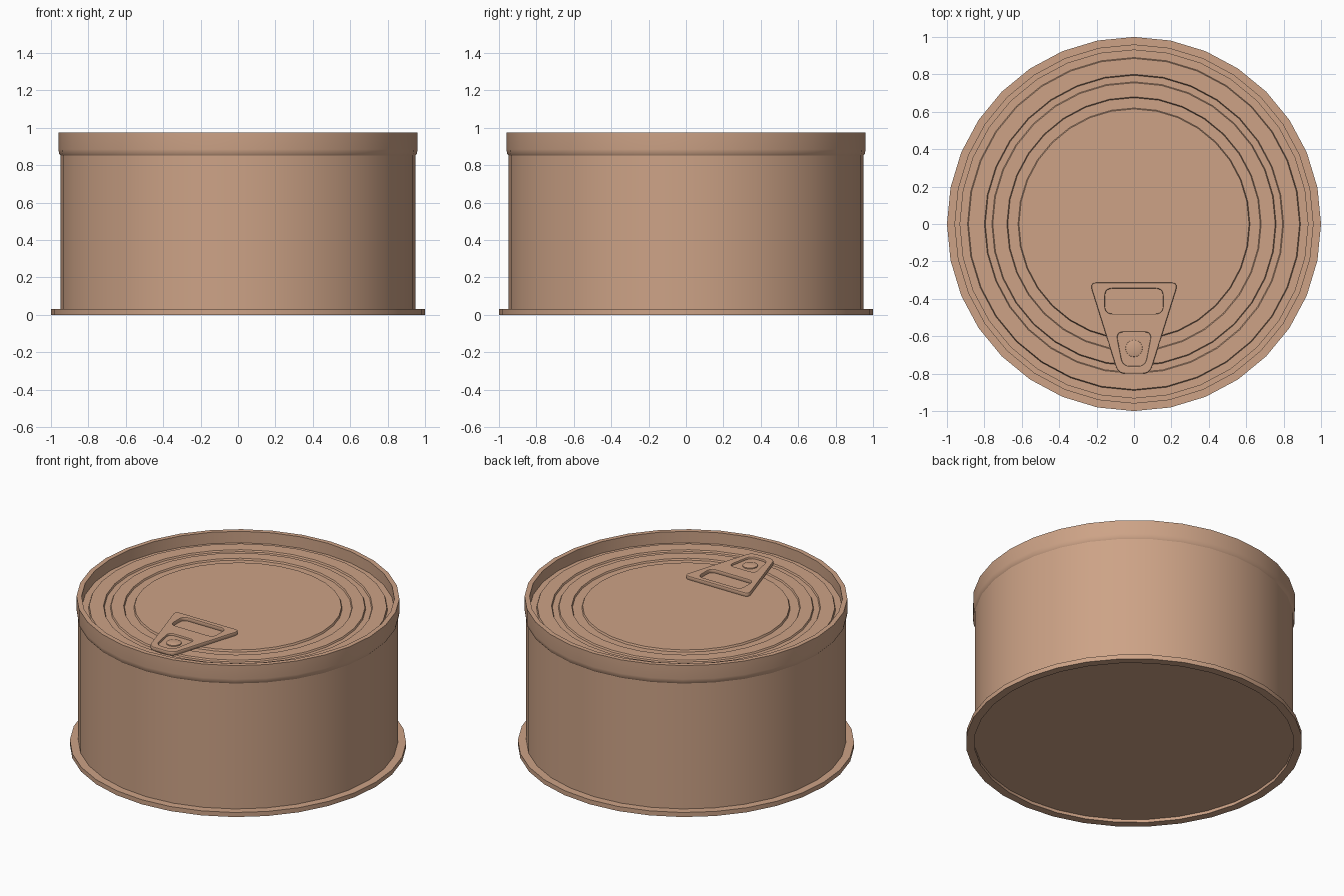
import bpy, bmesh, math
from mathutils import Vector

if "Cube" in bpy.data.objects:
    bpy.data.objects.remove(bpy.data.objects["Cube"])

tan = bpy.data.materials.new("tan")
tan.diffuse_color = (0.61, 0.365, 0.24, 1)
tan.use_nodes = True
tan.node_tree.nodes["Principled BSDF"].inputs["Base Color"].default_value = tan.diffuse_color


def finish(ob):
    """Colour the part and smooth it while keeping sharp edges."""
    ob.data.materials.clear()
    ob.data.materials.append(tan)
    bpy.ops.object.select_all(action='DESELECT')
    ob.select_set(True)
    bpy.context.view_layer.objects.active = ob
    bpy.ops.object.shade_smooth_by_angle(angle=math.radians(30))


def lathe(name, profile, steps=32, centre=(0, 0, 0)):
    """Spin an (r, z) profile around the vertical axis."""
    bm = bmesh.new()
    vs = [bm.verts.new((r, 0, z)) for r, z in profile]
    es = [bm.edges.new(p) for p in zip(vs, vs[1:])]
    bmesh.ops.spin(bm, geom=vs + es, cent=(0, 0, 0), axis=(0, 0, 1),
                   angle=math.tau, steps=steps, use_duplicate=False)
    bmesh.ops.remove_doubles(bm, verts=bm.verts, dist=1e-5)
    bmesh.ops.recalc_face_normals(bm, faces=bm.faces)
    me = bpy.data.meshes.new(name)
    bm.to_mesh(me)
    bm.free()
    ob = bpy.data.objects.new(name, me)
    ob.location = centre
    bpy.context.collection.objects.link(ob)
    finish(ob)


def rounded(pts, rad, n=5):
    """Round the corners of a 2D polygon with quadratic arcs."""
    out = []
    for i, p in enumerate(pts):
        p = Vector(p)
        a = p + (Vector(pts[i - 1]) - p).normalized() * rad
        b = p + (Vector(pts[(i + 1) % len(pts)]) - p).normalized() * rad
        for k in range(n + 1):
            t = k / n
            out.append(a * (1 - t) ** 2 + p * 2 * t * (1 - t) + b * t * t)
    return out


def trapezoid(top_w, top_y, low_w, low_y):
    return [(-top_w, top_y), (top_w, top_y), (low_w, low_y), (-low_w, low_y)]


def plate(name, outlines, z0, z1, bevel=0.0):
    """Flat plate from outlines; later outlines become holes."""
    cu = bpy.data.curves.new(name, 'CURVE')
    cu.dimensions = '2D'
    cu.fill_mode = 'BOTH'
    cu.extrude = (z1 - z0) / 2 - bevel
    cu.bevel_depth = bevel
    cu.bevel_resolution = 1
    cu.offset = -bevel
    for pts in outlines:
        sp = cu.splines.new('POLY')
        sp.points.add(len(pts) - 1)
        for q, p in zip(sp.points, pts):
            q.co = (p[0], p[1], 0, 1)
        sp.use_cyclic_u = True
    tmp = bpy.data.objects.new(name + "_curve", cu)
    bpy.context.collection.objects.link(tmp)
    dg = bpy.context.evaluated_depsgraph_get()
    me = bpy.data.meshes.new_from_object(tmp.evaluated_get(dg))
    bpy.data.objects.remove(tmp)
    ob = bpy.data.objects.new(name, me)
    ob.location.z = (z0 + z1) / 2
    bpy.context.collection.objects.link(ob)
    finish(ob)


# can wall with recessed base and thin bottom flange
lathe("can_body", [(0, .02), (.95, .02), (.95, 0), (1, 0), (1, .03),
                   (.95, .03), (.95, .86)])

# rolled rim, inner wall and stepped lid in one sheet
lid = .905
lathe("rim_and_lid", [(.935, .848), (.948, .85), (.957, .862), (.96, .885),
                      (.96, .975), (.93, .975), (.93, lid - .005),
                      (.89, lid - .005), (.885, lid + .01), (.80, lid + .01),
                      (.795, lid), (.76, lid), (.755, lid + .01),
                      (.68, lid + .01), (.675, lid), (.62, lid),
                      (.615, lid + .012), (0, lid + .012)])

# pull tab with finger hole and rivet pocket
hole = rounded(trapezoid(.155, -.345, .155, -.48), .04)
pocket = rounded(trapezoid(.095, -.578, .06, -.76), .04)
plate("pull_tab", [rounded(trapezoid(.237, -.313, .085, -.80), .04),
                   hole, pocket], .915, .942, .006)
plate("rivet_pocket_floor", [pocket], .914, .928)
lathe("rivet", [(.047, .92), (.045, .934), (.03, .938), (0, .939)], 16,
      (0, -.665, 0))
